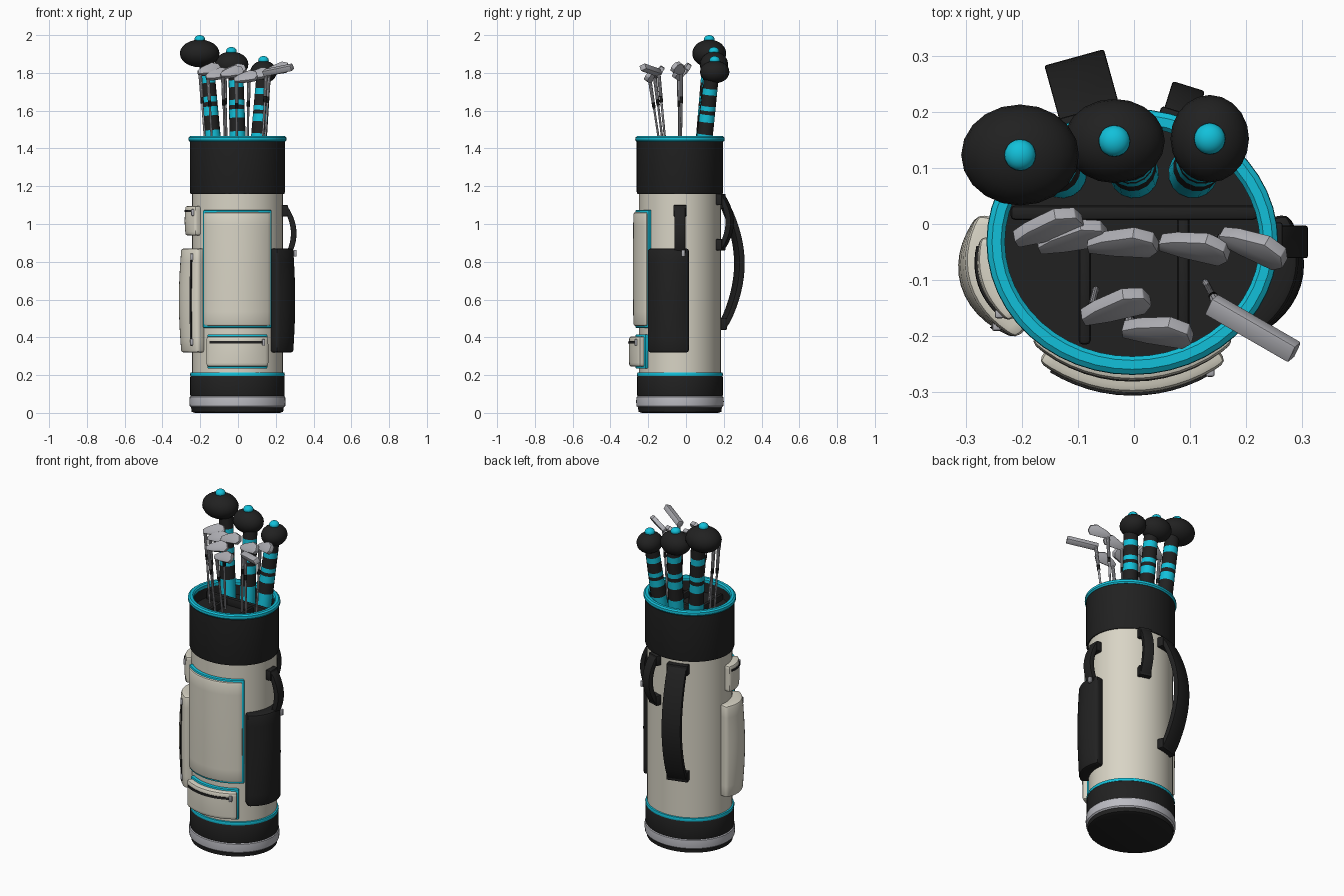
import bpy, bmesh
from math import sin, cos, pi, radians
from mathutils import Vector, Matrix

if "Cube" in bpy.data.objects:
    bpy.data.objects.remove(bpy.data.objects["Cube"])

CX, CY, RX, RY = -0.003, -0.032, 0.24, 0.217   # oval bag section


def material(name, r, g, b):
    m = bpy.data.materials.new(name)
    m.use_nodes = True
    m.diffuse_color = (r, g, b, 1)
    m.node_tree.nodes["Principled BSDF"].inputs["Base Color"].default_value = (r, g, b, 1)
    return m


CREAM = material("cream fabric", 0.69, 0.66, 0.56)
BLACK = material("black fabric", 0.015, 0.015, 0.015)
CYAN = material("cyan trim", 0.006, 0.53, 0.70)
STEEL = material("steel", 0.42, 0.42, 0.45)
BAND = material("pale grey band", 0.50, 0.50, 0.54)


def finish(name, bm, *mats, bevel=0.0, segs=2):
    bmesh.ops.recalc_face_normals(bm, faces=bm.faces[:])
    if bevel:
        sharp = [e for e in bm.edges if len(e.link_faces) == 2 and e.calc_face_angle() > 0.7]
        bmesh.ops.bevel(bm, geom=sharp, offset=bevel, segments=segs, profile=0.5,
                        affect='EDGES', clamp_overlap=True)
    mesh = bpy.data.meshes.new(name)
    bm.to_mesh(mesh)
    bm.free()
    for m in mats:
        mesh.materials.append(m)
    ob = bpy.data.objects.new(name, mesh)
    bpy.context.collection.objects.link(ob)
    bpy.ops.object.select_all(action='DESELECT')
    ob.select_set(True)
    bpy.context.view_layer.objects.active = ob
    bpy.ops.object.shade_smooth_by_angle(angle=radians(35))
    return ob


def oval(deg, off, z):
    a = radians(deg)
    return Vector((CX + (RX + off) * cos(a), CY + (RY + off) * sin(a), z))


def loft(name, rings, *mats, caps=True, closed=False, bands=None):
    """Skin rings of points; bands gives a material index per ring gap."""
    bm = bmesh.new()
    rows = [[bm.verts.new(p) for p in ring] for ring in rings]
    n = len(rows[0])
    for k in range(len(rows) if closed else len(rows) - 1):
        lo, hi = rows[k], rows[(k + 1) % len(rows)]
        for i in range(n):
            f = bm.faces.new((lo[i], lo[(i + 1) % n], hi[(i + 1) % n], hi[i]))
            f.material_index = bands[k] if bands else 0
    if caps and not closed:
        bm.faces.new(rows[0][::-1])
        bm.faces.new(rows[-1])
    return finish(name, bm, *mats)


def lathe(name, mat, profile, closed=False):
    rings = [[oval(i * 7.5, o, z) for i in range(48)] for o, z in profile]
    return loft(name, rings, mat, closed=closed)


def rod(name, p0, p1, steps, *mats, sides=16, bands=None):
    """Round bar from p0 to p1; steps are (fraction, radius)."""
    p0, p1 = Vector(p0), Vector(p1)
    q = (p1 - p0).to_track_quat('Z', 'Y')
    rings = [[p0.lerp(p1, t) + q @ Vector((r * cos(2 * pi * i / sides), r * sin(2 * pi * i / sides), 0))
              for i in range(sides)] for t, r in steps]
    return loft(name, rings, *mats, bands=bands)


def patch(name, mat, fn, nu, nv, bevel=0.0):
    """Thick sheet: fn maps u, v and depth w (all 0 to 1) to a point."""
    bm = bmesh.new()
    bmesh.ops.create_grid(bm, x_segments=nu, y_segments=nv, size=0.5)
    out = bmesh.ops.extrude_face_region(bm, geom=bm.faces[:])
    top = {v for v in out["geom"] if isinstance(v, bmesh.types.BMVert)}
    for v in bm.verts:
        v.co = fn(v.co.x + 0.5, v.co.y + 0.5, 1.0 if v in top else 0.0)
    return finish(name, bm, mat, bevel=bevel)


def box(name, mat, size, loc, rot=Matrix(), bevel=0.004):
    bm = bmesh.new()
    bmesh.ops.create_cube(bm, size=1, matrix=Matrix.Translation(loc) @ rot @ Matrix.Diagonal((*size, 1)))
    return finish(name, bm, mat, bevel=bevel)


class Pocket:
    """Padded pocket wrapped on the bag between two angles and two heights."""
    def __init__(self, name, mat, a0, a1, z0, z1, base, bulge, piped=False):
        self.name, self.span, self.pad = name, (a0, a1, z0, z1), (base, bulge)
        patch(name, mat, lambda u, v, w: self.at(u, v, self.off(u, v) * w - 0.02 * (1 - w)), 14, 8, 0.012)
        if piped:
            patch(name + "_piping", CYAN, lambda u, v, w: oval(
                a0 - 2.5 + u * (a1 - a0 + 5), -0.02 + 0.038 * w,
                z0 - 0.011 + v * (z1 - z0 + 0.022)), 14, 1, 0.006)

    def off(self, u, v):
        return self.pad[0] + self.pad[1] * sin(pi * u) * (0.6 + 0.4 * sin(pi * v))

    def at(self, u, v, off):
        a0, a1, z0, z1 = self.span
        return oval(a0 + u * (a1 - a0), off, z0 + v * (z1 - z0))

    def zip(self, u0, u1, v0, v1, pulls):
        def fn(u, v, w):
            s, t = u0 + u * (u1 - u0), v0 + v * (v1 - v0)
            return self.at(s, t, self.off(s, t) - 0.004 + 0.008 * w)
        patch(self.name + "_zip", BLACK, fn, 12, 8)
        for s, t in pulls:
            box(self.name + "_zip_pull", STEEL, (0.016, 0.016, 0.035), self.at(s, t, self.off(s, t)))


def strap(name, deg, z0, z1, width, lift, tabs=True):
    foot = oval(deg, 0, 0)
    out = Vector((cos(radians(deg)) / RX, sin(radians(deg)) / RY, 0)).normalized()
    side = Vector((-out.y, out.x, 0))

    def ribbon(lo, hi, wide, rise, thick):
        return lambda u, v, w: (foot + side * (u - 0.5) * wide + Vector((0, 0, lo + v * (hi - lo)))
                                + out * (rise * sin(pi * v) ** 0.8 - 0.012 + thick * w))
    patch(name, BLACK, ribbon(z0, z1, width, lift, 0.03), 1, 18, 0.004)
    for lo in ((z0, z1 - 0.06) if tabs else (z1 - 0.06,)):
        patch(name + "_tab", BLACK, ribbon(lo, lo + 0.06, width + 0.012, 0, 0.04), 1, 1, 0.005)


# Bag shell
lathe("base_sole", BLACK, [(-0.015, 0), (0.002, 0.006), (0.006, 0.035)])
lathe("base_band", BAND, [(0.004, 0.028), (0.013, 0.036), (0.015, 0.06), (0.013, 0.084), (0.004, 0.092)])
lathe("base_cup", BLACK, [(0.006, 0.08), (0.010, 0.095), (0.010, 0.19), (0.006, 0.2)])
lathe("base_trim", CYAN, [(0.0, 0.192), (0.009, 0.196), (0.011, 0.204), (0.008, 0.213), (0.0, 0.215)])
lathe("bag_body", CREAM, [(0, 0.18), (0, 1.2)])
lathe("top_cuff", BLACK, [(0, 1.16), (0.008, 1.158), (0.012, 1.17), (0.012, 1.45),
                          (-0.008, 1.45), (-0.012, 1.38)])
lathe("rim_trim", CYAN, [(0.014, 1.436), (0.02, 1.444), (0.019, 1.458), (0.01, 1.465),
                         (-0.006, 1.465), (-0.013, 1.457), (-0.013, 1.44)], closed=True)

# Club dividers inside the mouth
box("divider_across", BLACK, (0.44, 0.026, 0.05), (0, 0.02, 1.40), bevel=0.008)
for x in (-0.088, 0.088):
    box("divider_lengthwise", BLACK, (0.022, 0.23, 0.04), (x, -0.1, 1.395), bevel=0.008)

# Pockets
Pocket("front_panel", CREAM, 227, 313, 0.46, 1.063, 0.026, 0.006, piped=True)
low = Pocket("lower_front_pocket", CREAM, 234, 306, 0.245, 0.405, 0.046, 0.008, piped=True)
low.zip(0.08, 0.90, 0.77, 0.85, [(0.90, 0.80)])
side = Pocket("right_side_pocket", CREAM, 169, 222, 0.32, 0.87, 0.04, 0.037)
side.zip(0.83, 0.865, 0.06, 0.95, [(0.85, 0.1), (0.85, 0.92)])
small = Pocket("right_upper_pocket", CREAM, 178, 215, 0.94, 1.095, 0.03, 0.016)
small.zip(0.1, 0.9, 0.79, 0.86, [(0.88, 0.78)])
dark = Pocket("left_side_pocket", BLACK, -42, 11, 0.32, 0.87, 0.042, 0.030)
box("left_pocket_buckle", STEEL, (0.016, 0.02, 0.035), (0.302, -0.015, 0.845))

# Carry straps
strap("carry_strap", 107, 0.44, 1.14, 0.11, 0.108)
strap("grab_handle", 71, 0.86, 1.16, 0.06, 0.058)
strap("side_loop", 0, 0.80, 1.1, 0.058, 0.055, tabs=False)


# Head covers: striped sleeve, padded head, top knob
def head_cover(base, neck, head, size):
    stripes = (0, 0.24, 0.40, 0.50, 0.55, 0.61, 0.76, 0.84, 1)
    rod("cover_sleeve", base, neck, [(t, 0.044 - 0.005 * t) for t in stripes], CYAN, BLACK,
        bands=[k % 2 for k in range(len(stripes) - 1)])
    knob = Vector(head) + Vector((0, 0, size[2] + 0.002))
    for name, mat, loc, dims in (("cover_head", BLACK, head, size),
                                 ("cover_knob", CYAN, knob, (0.028, 0.028, 0.022))):
        bm = bmesh.new()
        bmesh.ops.create_uvsphere(bm, u_segments=20, v_segments=12, radius=1,
                                  matrix=Matrix.Translation(loc) @ Matrix.Diagonal((*dims, 1)))
        finish(name, bm, mat)


head_cover((-0.128, 0.09, 1.38), (-0.168, 0.125, 1.86), (-0.203, 0.123, 1.903), (0.105, 0.09, 0.073))
head_cover((0.0, 0.09, 1.38), (-0.012, 0.135, 1.83), (-0.035, 0.148, 1.845), (0.09, 0.075, 0.068))
head_cover((0.105, 0.09, 1.38), (0.135, 0.135, 1.78), (0.135, 0.152, 1.805), (0.07, 0.078, 0.06))


# Irons and putter
def shaft(tip):
    base = (tip[0] * 0.85, tip[1] * 0.65 - 0.01, 1.38)
    rod("club_shaft", base, tip, [(0, 0.006), (0.62, 0.006), (0.63, 0.009), (0.71, 0.009), (0.72, 0.009),
                                  (1, 0.01)], STEEL, BLACK, sides=10, bands=[0, 0, 1, 0, 0])


def iron(x, y, z, yaw):
    shaft((x, y, z))
    outline = ((-0.012, -0.008), (0.03, -0.02), (0.095, -0.03), (0.115, -0.012), (0.112, 0.018),
               (0.08, 0.036), (0.02, 0.026), (-0.01, 0.014))
    place = (Matrix.Translation((x, y, z + 0.01)) @ Matrix.Rotation(radians(yaw), 4, 'Z')
             @ Matrix.Rotation(radians(-15), 4, 'Y') @ Matrix.Rotation(radians(-35), 4, 'X'))
    bm = bmesh.new()
    rows = [[bm.verts.new(place @ Vector((a, d, b))) for a, b in outline] for d in (-0.012, 0.012)]
    bm.faces.new(rows[0])
    bm.faces.new(rows[1][::-1])
    for i in range(len(outline)):
        j = (i + 1) % len(outline)
        bm.faces.new((rows[0][j], rows[0][i], rows[1][i], rows[1][j]))
    finish("iron_head", bm, STEEL, bevel=0.002)


for spot in ((-0.2, -0.025, 1.79, 20), (-0.158, -0.038, 1.765, 14), (-0.07, -0.038, 1.785, 2),
             (0.058, -0.036, 1.765, -8), (0.165, -0.025, 1.795, -20),
             (-0.08, -0.165, 1.775, 18), (-0.008, -0.19, 1.75, -4)):
    iron(*spot)
shaft((0.15, -0.145, 1.80))
box("putter_head", STEEL, (0.175, 0.035, 0.032), (0.212, -0.186, 1.815),
    Matrix.Rotation(radians(-30), 4, 'Z') @ Matrix.Rotation(radians(-10), 4, 'Y')
    @ Matrix.Rotation(radians(25), 4, 'X'))
